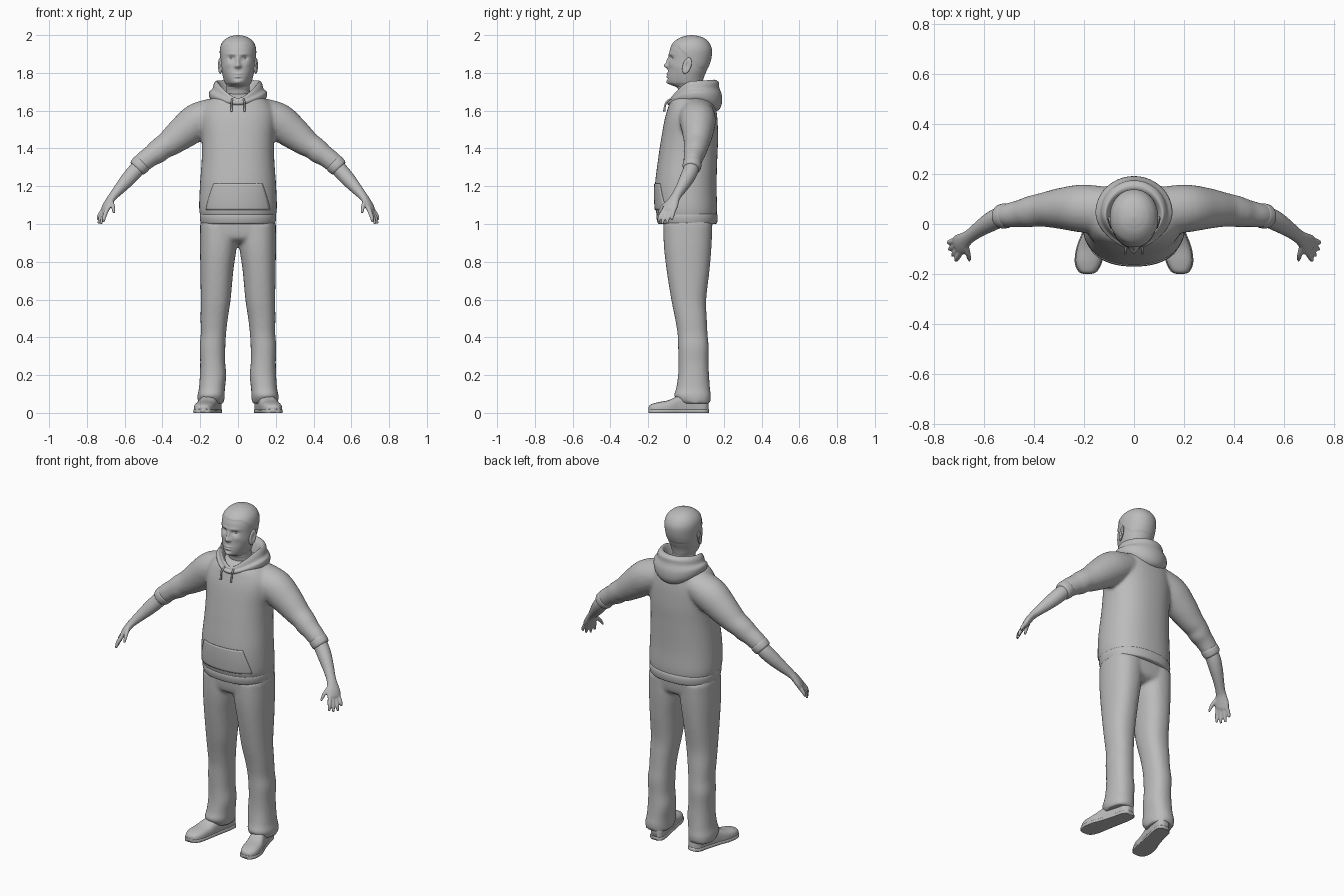
import bpy, bmesh, math
from mathutils import Vector

grey = bpy.data.materials.new("plain_grey")
grey.diffuse_color = (0.5, 0.5, 0.5, 1)


def spline(rows, steps):
    """Smoothly interpolate rows of numbers (Catmull-Rom)."""
    out = []
    for i in range(len(rows) - 1):
        a, b, c, d = (rows[max(i - 1, 0)], rows[i], rows[i + 1],
                      rows[min(i + 2, len(rows) - 1)])
        for s in range(steps):
            t = s / steps
            out.append([0.5 * (2 * q + (r - p) * t + (2 * p - 5 * q + 4 * r - u) * t * t
                               + (3 * q - p - 3 * r + u) * t ** 3)
                        for p, q, r, u in zip(a, b, c, d)])
    return out + [list(rows[-1])]


def skin(bm, rings):
    """Join rings of points into a closed skin with capped ends."""
    vs = [[bm.verts.new(p) for p in ring] for ring in rings]
    n = len(vs[0])
    fs = [bm.faces.new((a[i], a[(i + 1) % n], b[(i + 1) % n], b[i]))
          for a, b in zip(vs, vs[1:]) for i in range(n)]
    fs += [bm.faces.new(vs[0][::-1]), bm.faces.new(vs[-1])]
    bmesh.ops.recalc_face_normals(bm, faces=fs)


def power(v, e):
    return math.copysign(abs(v) ** e, v)


def column(bm, rows, n=40, p=2.3, steps=5, sx=1):
    """Upright part from rows of (z, centre x, half width, front y, back y)."""
    rings = []
    for z, xc, rx, yf, yb in spline(rows, steps):
        rings.append([(sx * (xc + rx * power(math.cos(a), 2 / p)),
                       (yf + yb) / 2 + (yb - yf) / 2 * power(math.sin(a), 2 / p), z)
                      for a in (2 * math.pi * i / n for i in range(n))])
    skin(bm, rings)


def tube(bm, rows, side=(0, 1, 0), n=20, steps=4, sx=1):
    """Limb from rows of (x, y, z, radius along side, other radius)."""
    pts = spline(rows, steps)
    rings = []
    for i, (x, y, z, ra, rb) in enumerate(pts):
        t = Vector(pts[min(i + 1, len(pts) - 1)][:3]) - Vector(pts[max(i - 1, 0)][:3])
        t.normalize()
        u = Vector(side)
        u = (u - t * u.dot(t)).normalized()
        w = t.cross(u)
        ring = []
        for k in range(n):
            a = 2 * math.pi * k / n
            q = Vector((x, y, z)) + u * ra * math.cos(a) + w * rb * math.sin(a)
            ring.append((sx * q.x, q.y, q.z))
        rings.append(ring)
    skin(bm, rings)


def finish(bm, name, voxel=0, smooth=0):
    me = bpy.data.meshes.new(name)
    bm.to_mesh(me)
    bm.free()
    me.materials.append(grey)
    ob = bpy.data.objects.new(name, me)
    bpy.context.collection.objects.link(ob)
    for f in me.polygons:
        f.use_smooth = True
    if voxel:
        m = ob.modifiers.new("blend", 'REMESH')
        m.mode, m.voxel_size, m.use_smooth_shade = 'VOXEL', voxel, True
    if smooth:
        m = ob.modifiers.new("soften", 'SMOOTH')
        m.factor, m.iterations = 0.5, smooth
    return ob


def ellipsoid(bm, centre, radii):
    vs = bmesh.ops.create_uvsphere(bm, u_segments=24, v_segments=14, radius=1)["verts"]
    for v in vs:
        v.co = Vector([c + r * q for c, r, q in zip(centre, radii, v.co)])


SIDES = (1, -1)

# hoodie body and sleeves, blended together
bm = bmesh.new()
column(bm, [(1.03, 0, .196, -.148, .16), (1.08, 0, .206, -.162, .165), (1.2, 0, .202, -.165, .162),
            (1.35, 0, .192, -.147, .166), (1.45, 0, .192, -.132, .170), (1.55, 0, .2, -.114, .167),
            (1.61, 0, .19, -.097, .16), (1.66, 0, .15, -.078, .15), (1.69, 0, .08, -.04, .12)])
for s in SIDES:
    tube(bm, [(.12, .055, 1.585, .095, .085), (.21, .062, 1.545, .096, .098), (.29, .062, 1.485, .083, .088),
              (.36, .057, 1.43, .069, .072), (.40, .052, 1.405, .064, .063), (.43, .046, 1.38, .060, .063),
              (.46, .041, 1.36, .054, .055), (.50, .035, 1.33, .049, .053), (.525, .031, 1.305, .045, .048)], sx=s)
hoodie = finish(bm, "hoodie", .01, 6)

# ribbed hem and sleeve cuffs
bm = bmesh.new()
column(bm, [(1.0, 0, .19, -.142, .157), (1.006, 0, .197, -.15, .164), (1.03, 0, .202, -.156, .168),
            (1.05, 0, .201, -.155, .166), (1.058, 0, .192, -.147, .158)], n=64)
finish(bm, "hoodie_hem")
for s in SIDES:
    bm = bmesh.new()
    tube(bm, [(.505, .034, 1.325, .046, .049), (.512, .033, 1.318, .050, .052),
              (.53, .03, 1.30, .048, .050), (.537, .029, 1.293, .042, .044)], sx=s, n=28)
    finish(bm, "sleeve_cuff")

# front pocket laid on the hoodie
bm = bmesh.new()
cols, rws = 24, 14
grid = [[bm.verts.new(((2 * i / cols - 1) * (.168 - .04 * (j / rws) ** 1.3), -.3, 1.075 + .14 * j / rws))
         for i in range(cols + 1)] for j in range(rws + 1)]
for a, b in zip(grid, grid[1:]):
    for i in range(cols):
        bm.faces.new((a[i], a[i + 1], b[i + 1], b[i]))
pocket = finish(bm, "pocket")
m = pocket.modifiers.new("lay", 'SHRINKWRAP')
m.target, m.wrap_method, m.use_project_y = hoodie, 'PROJECT', True
m.use_positive_direction, m.use_negative_direction, m.offset = True, False, 0.002
m = pocket.modifiers.new("thick", 'SOLIDIFY')
m.thickness, m.offset = .005, 0

# folded hood: loops of (half width, front y, back y, front z, side z, back z)
bm = bmesh.new()
rings = []
for rx, yf, yb, zf, zs, zb in spline([
        (.072, -.045, .10, 1.62, 1.64, 1.66), (.090, -.06, .115, 1.645, 1.70, 1.72),
        (.104, -.07, .13, 1.662, 1.742, 1.752), (.115, -.08, .15, 1.667, 1.758, 1.764),
        (.128, -.087, .172, 1.66, 1.742, 1.752), (.136, -.09, .176, 1.652, 1.715, 1.722),
        (.152, -.1, .19, 1.645, 1.70, 1.68), (.152, -.098, .188, 1.635, 1.675, 1.63),
        (.14, -.085, .165, 1.625, 1.655, 1.598), (.11, -.06, .12, 1.61, 1.63, 1.60)], 4):
    ring = []
    for k in range(56):
        a = 2 * math.pi * k / 56
        c, d = math.cos(a), math.sin(a)
        end = zb if d > 0 else zf
        z = zs + (end - zs) * abs(d) ** 1.7
        ring.append((rx * c * (1 if d > 0 else 1 - .25 * d * d), (yf + yb) / 2 + (yb - yf) / 2 * d, z))
    rings.append(ring)
skin(bm, rings)
finish(bm, "hood")

# drawstrings
for s in SIDES:
    bm = bmesh.new()
    tube(bm, [(.03, -.085, 1.66, .005, .005), (.034, -.104, 1.645, .005, .005),
              (.035, -.112, 1.62, .005, .005), (.034, -.116, 1.595, .006, .006)], n=10, sx=s)
    finish(bm, "drawstring")

# trousers: two legs and the seat, blended
bm = bmesh.new()
for s in SIDES:
    column(bm, [(.05, .142, .069, -.03, .128), (.09, .143, .072, -.062, .132), (.13, .138, .069, -.052, .127),
                (.2, .132, .070, -.042, .122), (.27, .134, .066, -.04, .119), (.35, .135, .068, -.042, .12),
                (.42, .13, .067, -.045, .114), (.5, .126, .072, -.058, .11), (.6, .118, .079, -.078, .107),
                (.75, .112, .087, -.102, .124), (.88, .104, .097, -.117, .135),
                (1.0, .1, .1, -.12, .14)], sx=s)
column(bm, [(.9, 0, .14, -.07, .09), (.93, 0, .19, -.112, .13), (1.03, 0, .195, -.122, .142)], p=2.8)
finish(bm, "trousers", .01, 5)

# shoes and soles: rows of (y, centre x, half width, height)
SHOE = [(-.198, .186, .012, .03), (-.188, .185, .034, .044), (-.15, .182, .051, .056), (-.09, .172, .053, .068),
        (-.03, .155, .047, .095), (.05, .135, .043, .11), (.1, .127, .038, .10), (.12, .125, .018, .07)]
for s in SIDES:
    for name, grow, top in (("shoe", 0, 1), ("shoe_sole", .004, 0)):
        bm = bmesh.new()
        rings = []
        for y, xc, w, h in spline(SHOE, 5):
            h = h if top else .02
            ring = []
            for k in range(28):
                a = 2 * math.pi * k / 28
                c, d = math.cos(a), math.sin(a)
                e = .75 if d > 0 and top else .4
                ring.append((s * (xc + (w + grow) * power(c, e)), y * (1 + grow * 3 / 2),
                             max(0, h * (.4 + .6 * power(d, e)))))
            rings.append(ring)
        skin(bm, rings)
        finish(bm, name)

# forearms and hands with fingers
HAND_SIDE = (-.35, -.9, -.1)
FINGERS = [((.694, -.116, 1.075), (.707, -.137, 1.04), (.712, -.146, 1.01)),
           ((.702, -.100, 1.07), (.718, -.118, 1.03), (.725, -.126, 1.0)),
           ((.709, -.082, 1.07), (.729, -.096, 1.03), (.738, -.102, 1.002)),
           ((.713, -.064, 1.075), (.735, -.072, 1.045), (.743, -.075, 1.022)),
           ((.672, -.085, 1.125), (.662, -.122, 1.092), (.657, -.146, 1.058))]
for s in SIDES:
    bm = bmesh.new()
    tube(bm, [(.49, .037, 1.34, .038, .038), (.54, .025, 1.285, .041, .041), (.58, .004, 1.24, .038, .039),
              (.62, -.022, 1.195, .031, .032), (.655, -.048, 1.155, .027, .024), (.675, -.063, 1.13, .031, .020),
              (.692, -.078, 1.10, .040, .019), (.703, -.089, 1.075, .040, .016),
              (.706, -.093, 1.062, .03, .010)], side=HAND_SIDE, sx=s)
    for a, b, c in FINGERS:
        back = Vector(a) + (Vector(a) - Vector(b)) * .5
        tube(bm, [(*back, .010, .010), (*a, .0115, .0115), (*b, .0105, .0105), (*c, .006, .006)],
             side=HAND_SIDE, n=12, sx=s)
    finish(bm, "forearm_and_hand", .0045, 2)

# head and neck, with the face shaped by soft bumps
bm = bmesh.new()
column(bm, [(1.6, 0, .07, -.03, .10), (1.69, 0, .064, -.036, .09), (1.722, 0, .061, -.048, .084),
            (1.737, 0, .062, -.08, .085), (1.75, 0, .071, -.096, .088), (1.78, 0, .08, -.099, .096),
            (1.82, 0, .088, -.095, .113), (1.87, 0, .092, -.091, .130), (1.92, 0, .094, -.086, .135),
            (1.955, 0, .085, -.07, .123), (1.98, 0, .064, -.042, .101), (1.994, 0, .038, -.01, .07),
            (2.0, 0, .006, .022, .034)], n=110, p=2.1, steps=9)
# bumps: |x|, z, spread x, spread z, push along y
BUMPS = [(0, 1.838, .013, .013, -.024), (0, 1.864, .009, .02, -.013), (.034, 1.878, .017, .012, .013),
         (.03, 1.899, .03, .008, -.005), (0, 1.794, .022, .005, -.006), (0, 1.780, .018, .005, -.006),
         (0, 1.787, .024, .002, .003), (0, 1.768, .02, .005, .004), (0, 1.750, .02, .012, -.008),
         (.05, 1.845, .018, .014, -.004), (.014, 1.834, .006, .007, -.007)]
for v in bm.verts:
    x, y, z = v.co
    if 1.72 < z < 1.93 and y < 0:
        front = min(1, -y / .05)
        jaw = max(0, min(1, (1.83 - z) / .08))
        v.co.x *= 1 - .16 * jaw * front
        v.co.y += front * sum(d * math.exp(-((abs(x) - bx) / sx) ** 2 - ((z - bz) / sz) ** 2)
                              for bx, bz, sx, sz, d in BUMPS)
    # close-cropped hair stands slightly proud of the skin
    line = 1.945 - .12 * max(0, min(1, (y + .05) / .12))
    if line < z < 1.99:
        k = 1 + .025 * min(1, (z - line) / .006)
        v.co.x *= k
        v.co.y = .022 + (v.co.y - .022) * k
finish(bm, "head")

# eyes and ears
for s in SIDES:
    bm = bmesh.new()
    ellipsoid(bm, (s * .034, -.060, 1.877), (.014, .013, .009))
    finish(bm, "eye")
    bm = bmesh.new()
    ellipsoid(bm, (s * .094, .008, 1.838), (.011, .023, .043))
    for v in bm.verts:
        dz, dy = (v.co.z - 1.838) / .043, (v.co.y - .008) / .023
        v.co.y += .010 * dz - .003
        v.co.x += s * .007 * dy
        # hollow of the ear
        if s * v.co.x > .096:
            v.co.x -= s * .010 * math.exp(-(dy * dy + dz * dz) / .25)
    finish(bm, "ear")
